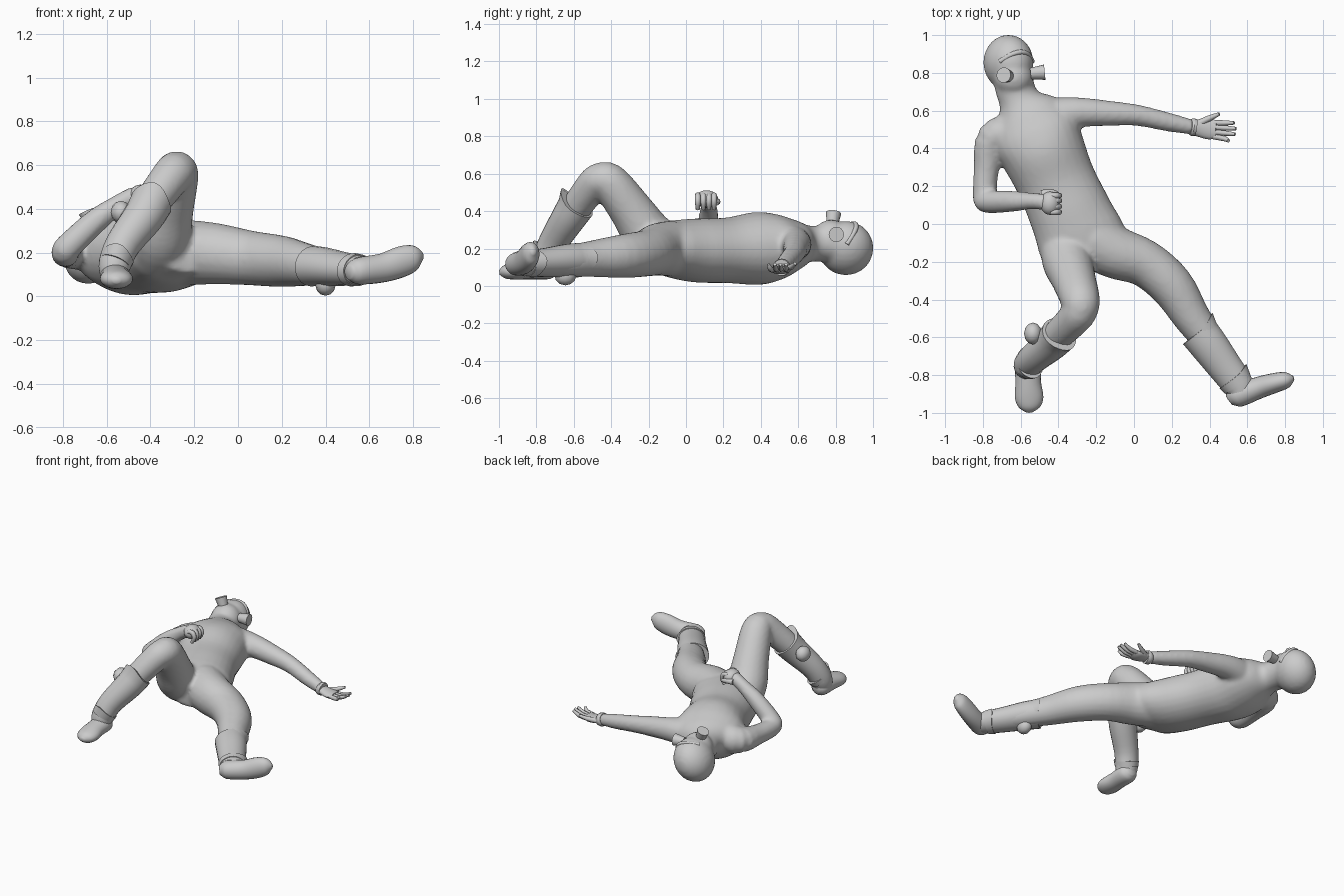
import bpy, bmesh, math
from mathutils import Vector, Matrix


def smooth_stations(st, steps=4):
    """Catmull-Rom through stations (x, y, z, half width, half depth)."""
    st = [tuple(s) + (s[3],) if len(s) == 4 else tuple(s) for s in st]
    p = [st[0]] + st + [st[-1]]
    out = []
    for i in range(1, len(p) - 2):
        for k in range(steps):
            t = k / steps
            out.append([0.5 * (2 * b + (c - a) * t + (2 * a - 5 * b + 4 * c - d) * t * t
                               + (3 * b - a - 3 * c + d) * t ** 3)
                        for a, b, c, d in zip(p[i - 1], p[i], p[i + 1], p[i + 2])])
    return out + [list(st[-1])]


def loft(bm, stations, ref, sides=20, steps=4, peak=0.0):
    """Elliptical tube; ref is the width direction, peak raises the first rim."""
    st = smooth_stations(stations, steps)
    ref, rings = Vector(ref), []
    for i, s in enumerate(st):
        t = Vector(st[min(i + 1, len(st) - 1)][:3]) - Vector(st[max(i - 1, 0)][:3])
        t.normalize()
        u = (ref - t * ref.dot(t)).normalized()
        v = t.cross(u)
        ring = []
        for k in range(sides):
            a = 2 * math.pi * k / sides
            co = Vector(s[:3]) + u * s[3] * math.cos(a) + v * s[4] * math.sin(a)
            if i == 0 and peak:
                f = max(0, math.cos(a)) ** 3
                co += -t * peak * f + u * 0.5 * peak * f
            ring.append(bm.verts.new(co))
        rings.append(ring)
    for a, b in zip(rings, rings[1:]):
        for k in range(sides):
            n = (k + 1) % sides
            bm.faces.new((a[k], a[n], b[n], b[k]))
    bm.faces.new(rings[0][::-1])
    bm.faces.new(rings[-1])


def ball(bm, c, r, axes=None, seg=24):
    m = Matrix.Translation(c)
    if axes:
        m = m @ Matrix(axes).transposed().to_4x4()
    m = m @ Matrix.Diagonal((*r, 1))
    bmesh.ops.create_uvsphere(bm, u_segments=seg, v_segments=seg // 2, radius=1, matrix=m)


def finish(bm, name, angle=50):
    bmesh.ops.recalc_face_normals(bm, faces=bm.faces)
    me = bpy.data.meshes.new(name)
    bm.to_mesh(me)
    bm.free()
    ob = bpy.data.objects.new(name, me)
    bpy.context.collection.objects.link(ob)
    bpy.ops.object.select_all(action='DESELECT')
    ob.select_set(True)
    bpy.context.view_layer.objects.active = ob
    bpy.ops.object.shade_smooth_by_angle(angle=math.radians(angle))
    return ob


# head directions: face forward, the figure's left, crown
F = Vector((0.5, 0, 0.866))
S = Vector((0.866, 0, -0.5))
U = Vector((0, 1, 0))
HEAD = Vector((-0.665, 0.855, 0.202))

# body: torso, arms, legs and head fused into one skin
bm = bmesh.new()
loft(bm, [(-.23, -.25, .19, .11, .08), (-.26, -.13, .20, .23, .14), (-.33, .04, .19, .22, .17),
          (-.41, .22, .19, .21, .175), (-.48, .38, .20, .225, .195), (-.53, .49, .21, .24, .175),
          (-.57, .58, .22, .19, .135), (-.605, .65, .225, .115, .10), (-.63, .72, .225, .105, .095),
          (-.65, .82, .22, .11, .10)], (.93, .37, 0), 28)
loft(bm, [(-.64, .48, .22, .11), (-.75, .45, .21, .09), (-.78, .30, .20, .068), (-.79, .16, .20, .064),
          (-.778, .12, .225, .062), (-.65, .12, .345, .056), (-.54, .122, .425, .044),
          (-.46, .115, .465, .045)], (.3, .8, -.3))
loft(bm, [(-.45, .56, .22, .11), (-.31, .59, .22, .082), (-.12, .585, .195, .066), (.02, .575, .17, .056),
          (.18, .54, .13, .05), (.31, .512, .10, .04)], (0, 0, 1))
loft(bm, [(-.37, -.10, .19, .13), (-.35, -.20, .27, .135), (-.32, -.29, .40, .118), (-.285, -.40, .545, .105),
          (-.285, -.45, .565, .096), (-.315, -.50, .535, .09), (-.435, -.62, .37, .078),
          (-.55, -.74, .17, .06)], (1, -.3, 0))
loft(bm, [(-.22, -.08, .20, .15), (-.10, -.15, .195, .14), (.06, -.21, .175, .125), (.20, -.33, .16, .118),
          (.31, -.50, .145, .098), (.43, -.66, .13, .08), (.54, -.82, .12, .06)], (0, 0, 1))
ball(bm, HEAD, (.127, .152, .147), (S, F, U))
ball(bm, HEAD + F * .055 - U * .08, (.105, .105, .10), (S, F, U))
body = finish(bm, "body", 60)
mod = body.modifiers.new("fuse", 'REMESH')
mod.mode = 'VOXEL'
mod.voxel_size = 0.014
mod.use_smooth_shade = True
mod = body.modifiers.new("soften", 'SMOOTH')
mod.factor = 0.5
mod.iterations = 5

# face covering: low hood edge over the brow and two cheek canisters
bm = bmesh.new()
loft(bm, [tuple(HEAD + F * (.136 - .055 * k * k) + S * .1 * k + U * (.055 - .05 * k * k)) + (.013,)
          for k in (-1, -.5, 0, .5, 1)], U, 10)
finish(bm, "hood_edge")
for name, c, ax in (("left_canister", (-.51, .80, .275), (1, .1, 0)),
                    ("right_canister", (-.675, .785, .355), (-.4, .1, .9))):
    bm = bmesh.new()
    m = Matrix.Translation(c) @ Vector(ax).to_track_quat('Z', 'Y').to_matrix().to_4x4()
    bmesh.ops.create_cone(bm, cap_ends=True, segments=16, radius1=.03, radius2=.041, depth=.075, matrix=m)
    finish(bm, name, 40)

# open left hand with wrist cuff
bm = bmesh.new()
loft(bm, [(.30, .513, .10, .036, .026), (.35, .508, .09, .048, .024), (.40, .503, .085, .055, .022),
          (.435, .50, .09, .046, .016)], (.1, 1, 0), 16)
for y0, y1, x1 in ((.535, .535, .53), (.512, .505, .54), (.487, .475, .535), (.463, .44, .50)):
    loft(bm, [(.42, y0, .087, .015), (.48, (y0 + y1) / 2, .09, .014), (x1, y1, .115, .009)], (0, 0, 1), 8, 2)
loft(bm, [(.34, .53, .09, .02), (.40, .56, .10, .016), (.452, .583, .12, .009)], (0, 0, 1), 8, 2)
finish(bm, "left_hand")
bm = bmesh.new()
loft(bm, [(.295, .515, .105, .04), (.31, .513, .10, .047), (.33, .51, .098, .044)], (0, 0, 1), 16)
finish(bm, "wrist_cuff", 40)

# closed right hand with curled fingers
bm = bmesh.new()
ball(bm, (-.445, .11, .464), (.052, .062, .047))
for y in (.063, .093, .123, .15):
    loft(bm, [(-.44, y, .482, .016), (-.41, y, .482, .016), (-.395, y, .45, .015), (-.415, y, .41, .011)],
         (0, 1, 0), 8, 3)
loft(bm, [(-.49, .16, .45, .02), (-.44, .168, .45, .017), (-.405, .16, .44, .012)], (0, 0, 1), 8, 3)
finish(bm, "right_hand")

# boots: peaked shaft, foot, ankle collar and round strap pad below each knee
boots = {
    "right": ([(-.395, -.585, .43, .10, .098), (-.435, -.63, .36, .092), (-.525, -.705, .24, .08),
               (-.562, -.745, .15, .075), (-.565, -.76, .10, .065)], (0.1, -.7, .6),
              [(-.56, -.69, .095, .03, .03), (-.562, -.73, .095, .065, .058), (-.56, -.84, .088, .068, .053),
               (-.555, -.92, .08, .075, .046), (-.555, -.97, .075, .056, .035),
               (-.555, -.998, .072, .015, .012)], (1, 0, 0), (-.535, -.58, .385)),
    "left": ([(.342, -.572, .138, .105, .092), (.395, -.64, .135, .102, .088), (.48, -.755, .125, .092, .077),
              (.55, -.85, .12, .083, .068), (.565, -.89, .12, .07, .062)], (.8, .6, .15),
             [(.505, -.935, .11, .03, .03), (.545, -.91, .115, .06, .062), (.66, -.867, .13, .066, .058),
              (.75, -.84, .16, .07, .052), (.81, -.825, .18, .055, .042),
              (.845, -.815, .185, .015, .012)], (0, 0, 1), (.40, -.645, .055)),
}
for side, (shaft, front, foot, width, pad) in boots.items():
    bm = bmesh.new()
    loft(bm, shaft, front, 24, 3, peak=.035)
    finish(bm, side + "_boot_shaft", 45)
    bm = bmesh.new()
    loft(bm, foot, width, 20)
    finish(bm, side + "_boot_foot", 60)
    bm = bmesh.new()  # short collar just above the ankle
    a, b = Vector(shaft[2][:3]), Vector(shaft[3][:3])
    loft(bm, [tuple(a.lerp(b, .65)) + (.092, .076), tuple(b) + (.084, .073)], front, 24, 1, peak=.02)
    finish(bm, side + "_ankle_collar", 45)
    bm = bmesh.new()
    ball(bm, pad, (.047, .058, .052), None, 12)
    finish(bm, side + "_strap_pad", 40)
